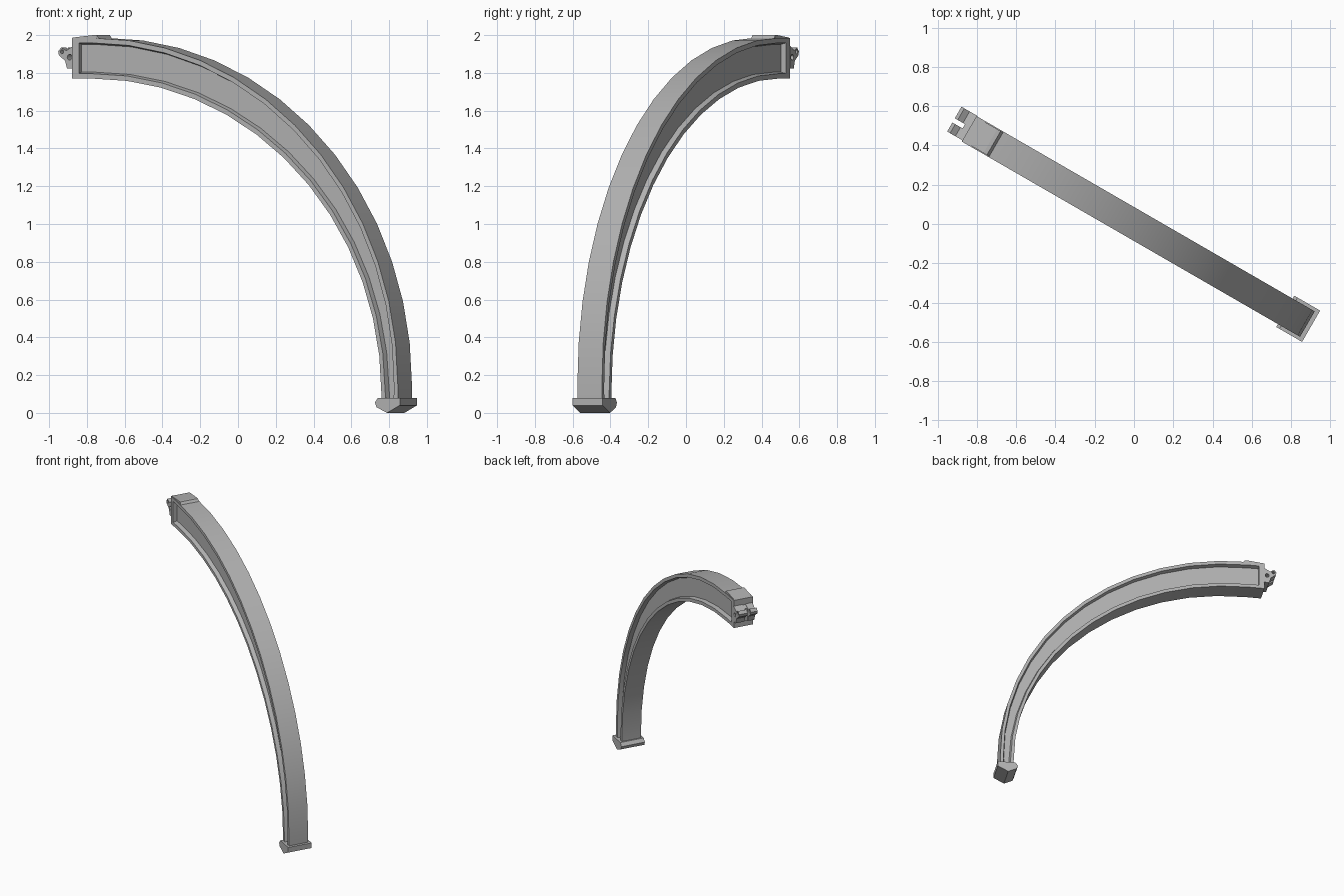
import bpy, bmesh, math
from mathutils import Vector

cube = bpy.data.objects.get("Cube")
if cube:
    bpy.data.objects.remove(cube, do_unlink=True)

TURN = -math.radians(30)      # the rib stands diagonally
HALF = 0.075                  # half width of the beam

grey = bpy.data.materials.new("plain_grey")
grey.use_nodes = True
colour = (0.45, 0.45, 0.45, 1)
grey.diffuse_color = colour
grey.node_tree.nodes["Principled BSDF"].inputs["Base Color"].default_value = colour


def finish(name, bm, smooth=True):
    """Turn a bmesh into a named, coloured, rotated object."""
    bmesh.ops.recalc_face_normals(bm, faces=bm.faces)
    mesh = bpy.data.meshes.new(name)
    bm.to_mesh(mesh)
    bm.free()
    mesh.materials.append(grey)
    obj = bpy.data.objects.new(name, mesh)
    bpy.context.collection.objects.link(obj)
    obj.rotation_euler.z = TURN
    bpy.ops.object.select_all(action="DESELECT")
    obj.select_set(True)
    bpy.context.view_layer.objects.active = obj
    if smooth:
        bpy.ops.object.shade_smooth_by_angle(angle=math.radians(30))
    return obj


def loft(name, rings, smooth=True):
    """Skin a list of closed rings and cap both ends."""
    bm = bmesh.new()
    loops = [[bm.verts.new(p) for p in ring] for ring in rings]
    for a, b in zip(loops, loops[1:]):
        for i in range(len(a)):
            j = (i + 1) % len(a)
            bm.faces.new((a[i], a[j], b[j], b[i]))
    bm.faces.new(loops[0])
    bm.faces.new(loops[-1])
    return finish(name, bm, smooth)


def prism(name, outline, v0, v1):
    """Extrude a side outline across the beam width."""
    return loft(name, [[(u, v, z) for u, z in outline] for v in (v0, v1)], False)


def disc(u, z, r, n=12):
    return [(u + r * math.cos(math.tau * i / n), z + r * math.sin(math.tau * i / n))
            for i in range(n)]


def arc_point(t, a, b, z0):
    return Vector((-0.85 + a * math.cos(t), z0 + b * math.sin(t)))


# Curved beam: I-shaped section, tapering toward the foot
SEGMENTS = 13
stations = [(Vector((-0.94, 1.77)), Vector((-0.94, 1.985)))]
for i in range(SEGMENTS + 1):
    t = math.pi / 2 * (1 - i / SEGMENTS)
    stations.append((arc_point(t, 1.77, 1.67, 0.10), arc_point(t, 1.87, 1.835, 0.15)))
stations.append((Vector((0.92, 0.05)), Vector((1.02, 0.05))))

FLANGE, LIP, WEB = 0.026, 0.034, 0.045
rings = []
for inner, outer in stations:
    depth = (outer - inner).length
    direction = (outer - inner).normalized()
    half_section = [(0, HALF), (FLANGE, HALF), (LIP, WEB),
                    (depth - LIP, WEB), (depth - FLANGE, HALF), (depth, HALF)]
    section = half_section + [(s, -v) for s, v in reversed(half_section)]
    ring = []
    for s, v in section:
        p = inner + direction * s
        ring.append((p.x, v, p.y))
    rings.append(ring)
loft("curved_beam", rings)

# Plate closing the upper end
prism("end_plate", [(-0.97, 1.77), (-0.93, 1.77), (-0.93, 1.985), (-0.97, 1.985)],
      -HALF, HALF)

# Low raised pad on top of the upper end
prism("top_pad", [(-0.97, 1.975), (-0.97, 1.987), (-0.845, 2.0), (-0.825, 2.0),
                  (-0.805, 1.975)], -HALF + 0.005, HALF - 0.005)

# Hinge lugs with pin holes
lug = [(-0.965, 1.945), (-1.012, 1.918), (-1.043, 1.934), (-1.06, 1.913),
       (-1.055, 1.892), (-1.018, 1.865), (-1.006, 1.823), (-0.965, 1.823)]
holes = [(-1.037, 1.912, 0.011), (-0.99, 1.883, 0.015)]
for name, v0, v1 in (("front_lug", -0.068, -0.015), ("back_lug", 0.01, 0.078)):
    part = prism(name, lug, v0, v1)
    for u, z, r in holes:
        cutter = prism("hole_cutter", disc(u, z, r), v0 - 0.02, v1 + 0.02)
        cutter.hide_render = True
        mod = part.modifiers.new("hole", "BOOLEAN")
        mod.operation = "DIFFERENCE"
        mod.solver = "EXACT"
        mod.object = cutter
        bpy.context.view_layer.objects.active = part
        bpy.ops.object.modifier_apply(modifier=mod.name)
        bpy.data.objects.remove(cutter, do_unlink=True)

# Bridge joining the two lugs
prism("lug_bridge", [(-0.965, 1.94), (-1.0, 1.92), (-1.0, 1.823), (-0.965, 1.823)],
      -0.017, 0.012)

# Wedge-bottomed foot
prism("foot", [(0.909, 0.08), (0.89, 0.055), (0.90, 0.03), (0.964, 0.0),
               (1.042, 0.04), (1.042, 0.08)], -0.092, 0.092)
